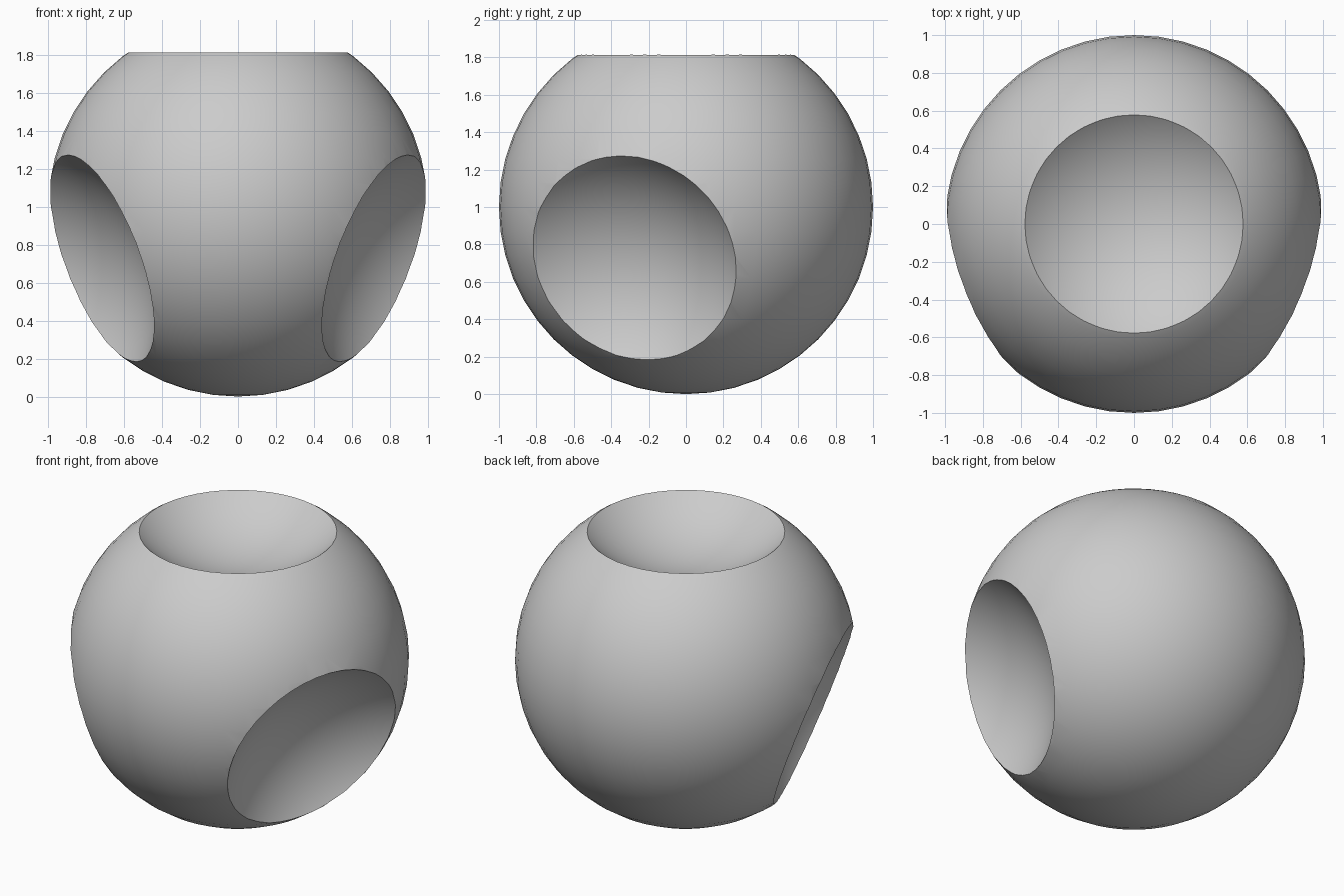
import bpy
from math import sin, cos, sqrt, radians
from mathutils import Vector

if "Cube" in bpy.data.objects:
    bpy.data.objects.remove(bpy.data.objects["Cube"])

RIM = 0.815                        # distance of each rim plane from the ball centre
RIM_R = sqrt(1 - RIM ** 2)
DISH_R = 0.88                      # curvature of the hollow dishes
CENTRE = Vector((0, 0, 1))


def sphere(name, loc, r, seg, rings, axis=Vector((0, 0, 1))):
    bpy.ops.mesh.primitive_uv_sphere_add(segments=seg, ring_count=rings, radius=r, location=loc)
    ob = bpy.context.object
    ob.name = name
    ob.rotation_euler = axis.to_track_quat('Z', 'Y').to_euler()
    return ob


# main ball
ball = sphere("ball", CENTRE, 1.0, 48, 24)

# one dish on top, two mirrored dishes low on the front sides
h = sqrt(8) / 3
az = radians(-21)
axes = [Vector((0, 0, 1))] + [Vector((s * h * cos(az), h * sin(az), -1 / 3)) for s in (-1, 1)]
cutters = []
for n in axes:
    dist = RIM + sqrt(DISH_R ** 2 - RIM_R ** 2)
    c = sphere("dish_cutter", CENTRE + n * dist, DISH_R, 40, 40, n)
    c.hide_render = True
    cutters.append(c)
    mod = ball.modifiers.new("dish", 'BOOLEAN')
    mod.operation = 'DIFFERENCE'
    mod.solver = 'EXACT'
    mod.object = c

# apply the cuts and shade smooth with crisp rims
bpy.ops.object.select_all(action='DESELECT')
ball.select_set(True)
bpy.context.view_layer.objects.active = ball
for mod in list(ball.modifiers):
    bpy.ops.object.modifier_apply(modifier=mod.name)
for c in cutters:
    bpy.data.objects.remove(c, do_unlink=True)
bpy.ops.object.shade_smooth_by_angle(angle=radians(40))
